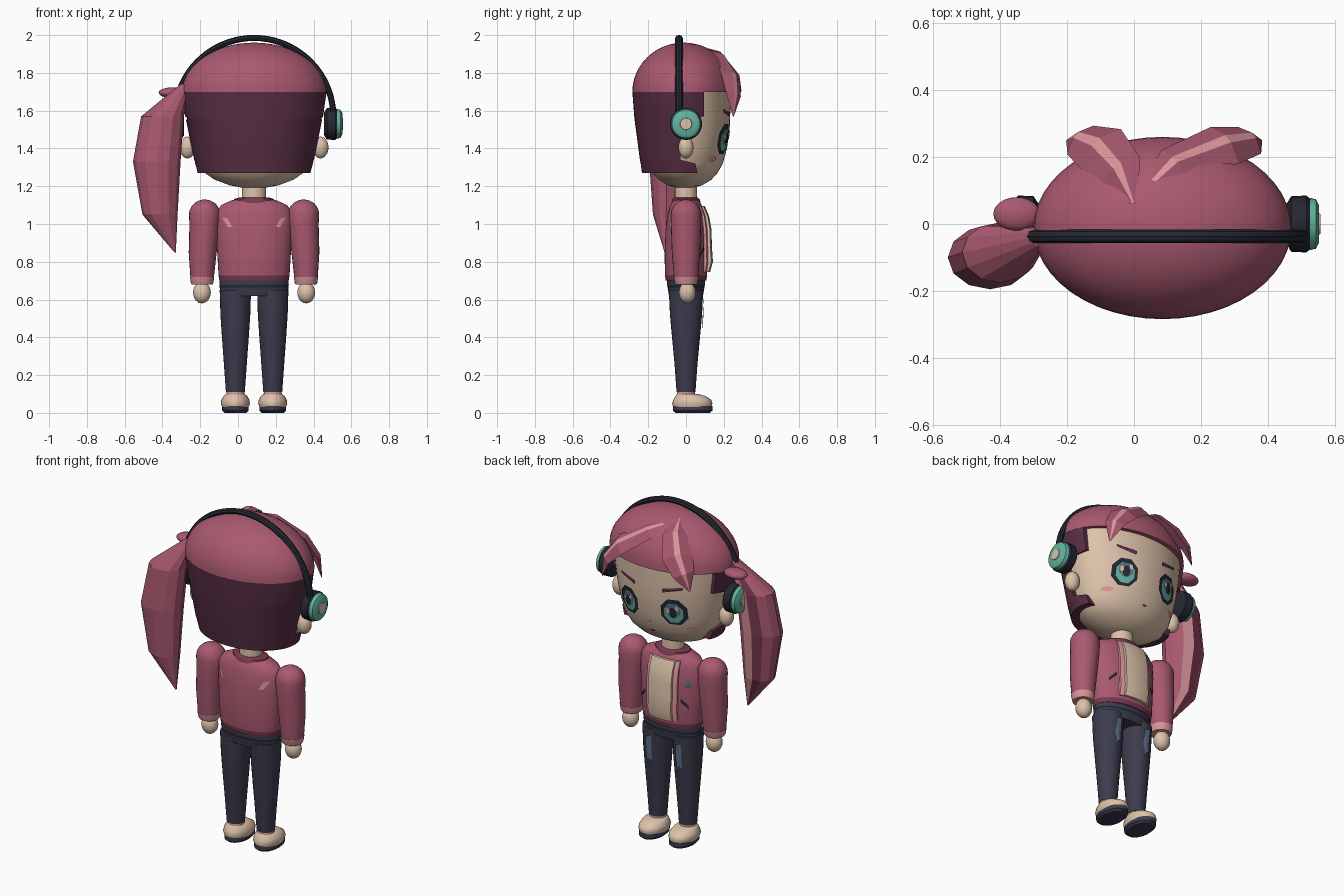
import bpy, bmesh, math
from mathutils import Vector

cube = bpy.data.objects.get("Cube")
if cube:
    bpy.data.objects.remove(cube, do_unlink=True)


def material(name, *rgb):
    m = bpy.data.materials.new(name)
    m.use_nodes = True
    m.diffuse_color = (*rgb, 1)
    m.node_tree.nodes["Principled BSDF"].inputs["Base Color"].default_value = (*rgb, 1)
    return m


ROSE = material("rose", .40, .10, .16)
PLUM = material("dark plum", .10, .028, .06)
TRIM = material("deep rose", .19, .04, .075)
PINK = material("soft pink", .70, .30, .33)
SKIN = material("skin", .72, .54, .40)
NAVY = material("navy", .045, .045, .075)
COAL = material("charcoal", .018, .021, .032)
TEAL = material("teal", .12, .46, .35)
SLATE = material("slate blue", .11, .155, .235)
CX = .085  # middle of the body


def finish(name, bm, mats, angle):
    bmesh.ops.recalc_face_normals(bm, faces=bm.faces[:])
    me = bpy.data.meshes.new(name)
    bm.to_mesh(me)
    bm.free()
    for m in mats:
        me.materials.append(m)
    ob = bpy.data.objects.new(name, me)
    bpy.context.collection.objects.link(ob)
    if angle:
        bpy.ops.object.select_all(action='DESELECT')
        ob.select_set(True)
        bpy.context.view_layer.objects.active = ob
        bpy.ops.object.shade_smooth_by_angle(angle=math.radians(angle))
    return ob


def loft(name, mats, rings, angle=40, rule=None):
    """Skin closed rings of points; rule(ring, side) picks the material slot."""
    bm = bmesh.new()
    rows = [[bm.verts.new(p) for p in r] for r in rings]
    n = len(rows[0])
    for j, (a, b) in enumerate(zip(rows, rows[1:])):
        for i in range(n):
            f = bm.faces.new((a[i], a[(i + 1) % n], b[(i + 1) % n], b[i]))
            f.material_index = rule(j, i) if rule else 0
    bm.faces.new(rows[0])
    bm.faces.new(rows[-1])
    return finish(name, bm, mats, angle)


def lathe(name, mats, cx, cy, prof, n=32, angle=40, rule=None):
    """Stack of ellipses (z, rx, ry, optional shift x, shift y)."""
    rings = []
    for z, rx, ry, *s in prof:
        dx, dy = s or (0, 0)
        rings.append([(cx + dx + rx * math.cos(t), cy + dy + ry * math.sin(t), z)
                      for t in (2 * math.pi * i / n for i in range(n))])
    return loft(name, mats, rings, angle, rule)


def disc(name, mat, s, prof, z, n=32):
    """Turned part along x on side s; prof holds (distance from middle, radius)."""
    loft(name, [mat], [[(CX + s * d, r * math.cos(2 * math.pi * i / n),
                         z + r * math.sin(2 * math.pi * i / n)) for i in range(n)] for d, r in prof])


def ball(name, mat, loc, size):
    x, y, z = loc
    lathe(name, [mat], x, y, [(z - size[2] * math.cos(a), size[0] * math.sin(a), size[1] * math.sin(a))
                              for a in (math.pi * (k + .15) / 12.3 for k in range(13))], 24, 60)


def surf(body, x, z, sign):
    """Height of a lathed body along y at (x, z)."""
    cx, cy, prof = body
    for a, b in zip(prof, prof[1:]):
        if a[0] <= z <= b[0]:
            k = (z - a[0]) / (b[0] - a[0])
            rx, ry = a[1] + (b[1] - a[1]) * k, a[2] + (b[2] - a[2]) * k
            return cy + sign * ry * math.sqrt(max(0, 1 - ((x - cx) / rx) ** 2))
    return cy


def decal(name, mat, pts, body, off=.006, sign=1):
    bm = bmesh.new()
    mid = (sum(p[0] for p in pts) / len(pts), sum(p[1] for p in pts) / len(pts))
    vs = [bm.verts.new((x, surf(body, x, z, sign) + sign * off, z)) for x, z in pts + [mid]]
    for i in range(len(pts)):
        bm.faces.new((vs[i], vs[(i + 1) % len(pts)], vs[-1]))
    bmesh.ops.recalc_face_normals(bm, faces=bm.faces[:])
    if sum(f.normal.y for f in bm.faces) * sign < 0:
        bmesh.ops.reverse_faces(bm, faces=bm.faces[:])
    me = bpy.data.meshes.new(name)
    bm.to_mesh(me)
    bm.free()
    me.materials.append(mat)
    bpy.context.collection.objects.link(bpy.data.objects.new(name, me))


def oval(x, z, rx, rz, n=12):
    return [(x + rx * math.cos(2 * math.pi * (i + .5) / n), z + rz * math.sin(2 * math.pi * (i + .5) / n))
            for i in range(n)]


# Head and hair
head = (CX, -.005, [(1.19, .05, .04), (1.205, .13, .09), (1.235, .21, .14), (1.27, .26, .172), (1.32, .29, .2),
                    (1.4, .314, .222), (1.5, .335, .236), (1.6, .352, .24), (1.72, .365, .24)])
lathe("head", [SKIN], *head, 48, 60)
lathe("hair_cap", [ROSE], CX, -.012, [(1.7 + .26 * math.sin(a), .385 * math.cos(a), .272 * math.cos(a))
                                      for a in (math.radians(88) * k / 12 for k in range(13))], 48, 50)
rings = []
for z, rx, ry, front in ((1.7, .384, .272, .095), (1.57, .366, .262, .095), (1.55, .361, .26, -.03),
                         (1.34, .318, .232, -.03), (1.32, .312, .228, .05), (1.27, .298, .221, .06)):
    t0 = math.asin((front + .012) / ry)
    rings.append([(CX + rx * math.cos(t), -.012 + ry * math.sin(t), z)
                  for t in (t0 - (math.pi + 2 * t0) * i / 32 for i in range(33))])
loft("back_hair", [PLUM], rings)


def lock(name, path, widths):
    pts, rings = [Vector(p) for p in path], []
    for i, (p, w) in enumerate(zip(pts, widths)):
        tan = (pts[min(i + 1, len(pts) - 1)] - pts[max(i - 1, 0)]).normalized()
        out = p - Vector((CX, -.01, 1.6))
        out = (out - tan * out.dot(tan)).normalized()
        side = tan.cross(out)
        rings.append([p - side * w, p - side * w * .2 + out * w * .4, p + side * w * .2 + out * w * .4,
                      p + side * w, p - out * w * .4])
    loft(name, [ROSE, PINK], rings, 0, lambda j, i: int(i == 1))


lock("fringe_left", [(-.01, .06, 1.94), (.12, .18, 1.88), (.27, .235, 1.78), (.345, .25, 1.69), (.38, .25, 1.57)],
     [.01, .06, .075, .055, .004])
lock("fringe_right", [(.0, .06, 1.94), (-.04, .16, 1.89), (-.1, .225, 1.8), (-.16, .25, 1.72), (-.2, .25, 1.63)],
     [.01, .07, .085, .06, .004])
lathe("ponytail", [ROSE, PINK, TRIM], 0, 0,
      [(.85, .004, .004, -.333, -.11), (1.05, .093, .07, -.413, -.105), (1.33, .126, .095, -.43, -.1),
       (1.57, .113, .09, -.4, -.085), (1.74, .025, .03, -.28, -.04)], 12, 0,
      lambda j, i: {2: 1, 3: 2}.get(i, 0))
ball("hair_tie", ROSE, (-.35, .03, 1.695), (.07, .05, .028))

# Face
for s in (-1, 1):
    def at(d, z):
        return (CX + s * d, z)
    side = "left" if s > 0 else "right"
    ex, ez = at(.147, 1.45)
    decal(side + "_eye_rim", COAL, oval(ex, ez, .076, .085, 8), head)
    decal(side + "_eye_iris", TEAL, oval(ex, ez - .005, .054, .064, 8), head, .009)
    decal(side + "_eye_shade", SLATE, oval(ex, ez + .012, .042, .044, 8), head, .012)
    decal(side + "_eye_pupil", COAL, oval(ex, ez, .02, .034, 8), head, .015)
    for d, h in ((-.024, .03), (.026, .012)):
        decal(side + "_eye_glint", SKIN, oval(ex + d, ez + h, .011, .017, 6), head, .017)
    decal(side + "_brow", PLUM, [at(.09, 1.565), at(.2, 1.592), at(.205, 1.608), at(.09, 1.59)], head)
    decal(side + "_cheek", PINK, oval(*at(.22, 1.345), .028, .014), head)
    ball(side + "_ear", SKIN, (*at(.352, 0)[:1], 0, 1.405), (.042, .04, .058))
    # Headphone cups
    disc(side + "_cup", COAL, s, [(.37, .06), (.385, .083), (.43, .085), (.446, .07)], 1.53)
    disc(side + "_cup_ring", TEAL, s, [(.44, .078), (.458, .074), (.468, .055)], 1.53)
    disc(side + "_cup_center", SKIN, s, [(.46, .036), (.472, .03)], 1.53)
decal("mouth", TRIM, oval(CX, 1.3, .016, .006), head)
decal("nose", PINK, oval(CX, 1.365, .006, .006, 6), head)

# Headband arc
rings = []
for k in range(41):
    a = math.radians(-3 + 186 * k / 40)
    rings.append([(CX + (.42 + .016 * math.cos(t)) * math.cos(a), -.037 + .02 * math.sin(t),
                   1.565 + (.42 + .016 * math.cos(t)) * math.sin(a)) for t in (math.pi * i / 4 for i in range(8))])
loft("headband", [COAL], rings, 30)

# Torso
lathe("neck", [SKIN], CX, 0, [(1.08, .065, .06), (1.22, .062, .058)])
jacket = (CX, 0, [(.7, .183, .107), (.728, .188, .112), (.85, .195, .113), (.97, .202, .108), (1.06, .2, .096),
                  (1.1, .175, .083), (1.125, .12, .068), (1.13, .09, .06)])
lathe("jacket", [ROSE, TRIM], *jacket, 40, 50, lambda j, i: int(j == 0))
lathe("collar", [TRIM], CX, 0, [(1.11, .115, .078), (1.132, .105, .072), (1.14, .08, .062)])


def front_panel(name, mat, x0, x1, bulge):
    rings = []
    for z, k in ((.745, .5), (.8, 1), (.88, .85), (.97, .9), (1.04, .8), (1.095, .5)):
        xs = [x0 + (x1 - x0) * i / 6 for i in range(7)]
        rings.append([(x, surf(jacket, x, z, 1) + bulge * k, z) for x in xs]
                     + [(x, surf(jacket, x, z, 1) - .02, z) for x in reversed(xs)])
    loft(name, [mat], rings, 30)


front_panel("shirt", SKIN, CX - .075, CX + .075, .03)
for s in (-1, 1):
    side = "left" if s > 0 else "right"
    front_panel(side + "_jacket_edge", PINK, CX + s * .075, CX + s * .1, .014)
    decal(side + "_pocket", COAL, [(CX + s * d, z) for d, z in
                                   ((.115, .865), (.155, .825), (.155, .845), (.118, .885))], jacket)
    decal(side + "_back_slash", PINK, [(CX + s * d, z) for d, z in
                                       ((.17, 1.035), (.14, 1.03), (.115, .985), (.14, .985))], jacket, .006, -1)
decal("chest_badge", SLATE, [(-.09, .95), (-.045, .95), (-.067, 1.0)], jacket)

# Arms, legs and shoes
lathe("hips", [NAVY, COAL], CX, 0, [(.62, .178, .09), (.665, .182, .098), (.678, .184, .1), (.715, .18, .1)], 40, 40,
      lambda j, i: int(j == 1))
for s in (-1, 1):
    side = "left" if s > 0 else "right"
    ax, lx = CX + s * .262, CX + s * .099
    lathe(side + "_sleeve", [ROSE], ax, 0,
          [(.715, .062, .064, s * .013, 0), (.85, .074, .075, s * .01, 0), (1.0, .08, .08, 0, 0)]
          + [(1.05 + .08 * math.sin(a), .083 * math.cos(a), .08 * math.cos(a), 0, 0)
             for a in (math.radians(17 * k) for k in range(6))], 24, 50)
    lathe(side + "_cuff", [PINK], ax + s * .013, 0, [(.68, .056, .056), (.69, .06, .06), (.72, .064, .066)], 24)
    ball(side + "_hand", SKIN, (ax + s * .014, .007, .637), (.047, .044, .057))
    leg = (lx, 0, [(.11, .05, .05), (.25, .06, .06), (.4, .071, .074), (.52, .079, .085), (.65, .083, .091)])
    lathe(side + "_trouser_leg", [NAVY], *leg, 28, 50)
    decal(side + "_thigh_tear", SLATE, [(lx + d, z) for d, z in
                                        ((-.02, .61), (.018, .6), (.022, .52), (.012, .43), (-.003, .47),
                                         (-.018, .45))], leg, .008)
    lathe(side + "_sock", [PINK], lx, 0, [(.08, .05, .05), (.112, .047, .047)], 24)
    lathe(side + "_sole", [NAVY], lx, .035, [(0, .058, .09), (.012, .07, .105), (.036, .07, .105)], 28)
    lathe(side + "_shoe", [SKIN], lx, .033,
          [(.03, .07, .1, 0, 0), (.05, .077, .107, 0, 0), (.07, .074, .1, 0, 0), (.09, .062, .078, 0, -.01),
           (.1, .05, .055, 0, -.025)], 28, 50)
